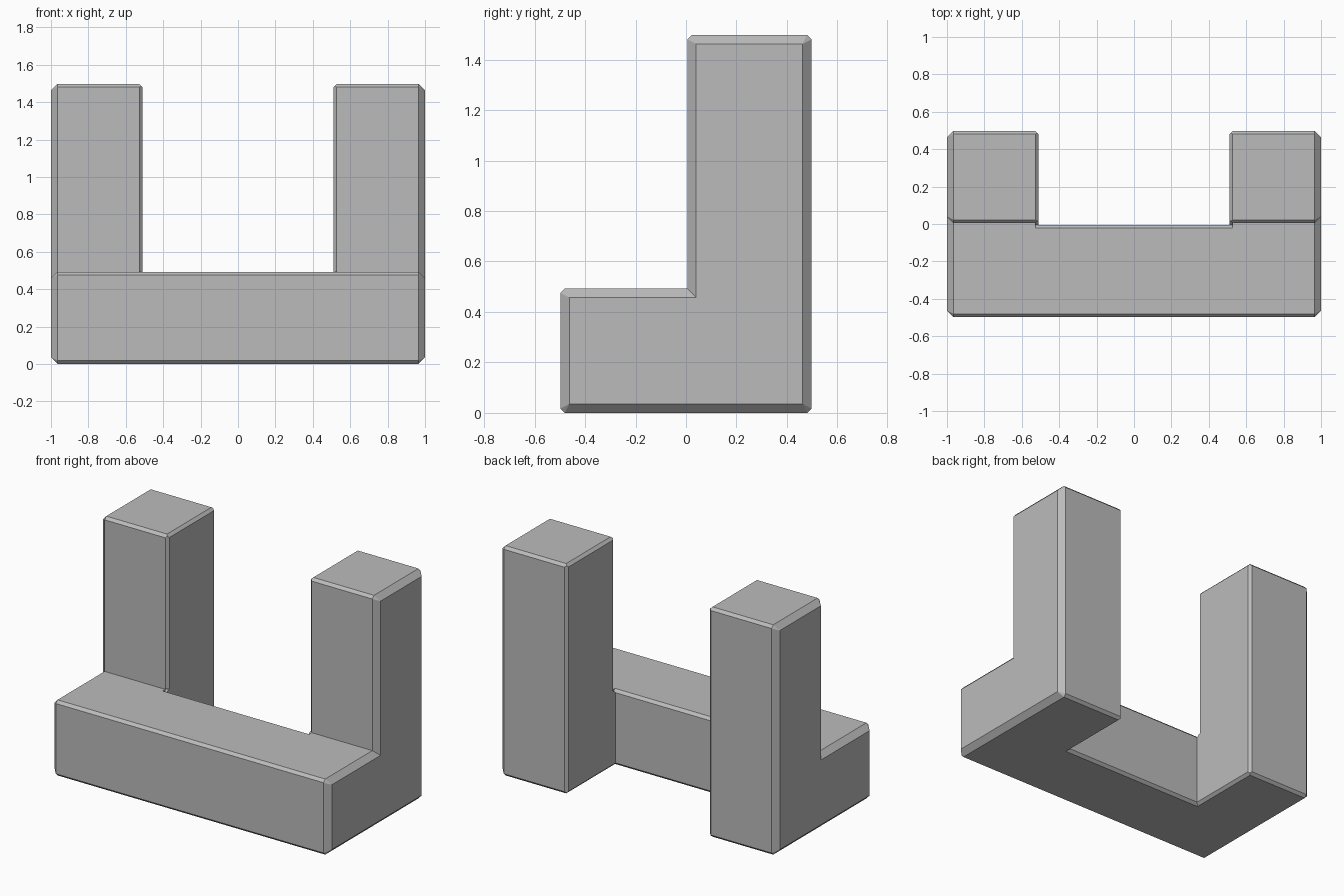
import bpy
import bmesh
from mathutils import Vector

if "Cube" in bpy.data.objects:
    bpy.data.objects.remove(bpy.data.objects["Cube"])

HALF = 1.0        # half length of the bar
DEPTH = 0.4975    # half depth
HEIGHT = 1.4975   # top of the posts
STEP = 0.4925     # top of the bar
GAP = 0.005       # clearance at the middle line
INNER = 0.51      # inner side of the posts
WIDE = 0.035      # chamfer around the end faces
FINE = 0.0175     # chamfer on all other edges

grey = bpy.data.materials.new("grey")
grey.use_nodes = True
grey.diffuse_color = (0.5, 0.5, 0.5, 1)
grey.node_tree.nodes["Principled BSDF"].inputs["Base Color"].default_value = (0.5, 0.5, 0.5, 1)


def loft(name, rings):
    """Skin closed rings of equal length and cap both ends."""
    bm = bmesh.new()
    loops = [[bm.verts.new(p) for p in ring] for ring in rings]
    n = len(loops[0])
    for low, high in zip(loops, loops[1:]):
        for i in range(n):
            j = (i + 1) % n
            bm.faces.new((low[i], low[j], high[j], high[i]))
    bm.faces.new(loops[0])
    bm.faces.new(loops[-1])
    bmesh.ops.remove_doubles(bm, verts=bm.verts, dist=0.0001)
    bmesh.ops.recalc_face_normals(bm, faces=bm.faces)
    mesh = bpy.data.meshes.new(name)
    bm.to_mesh(mesh)
    bm.free()
    obj = bpy.data.objects.new(name, mesh)
    bpy.context.collection.objects.link(obj)
    return obj


def diamond(name, start, end):
    """Square bar on its corner, centred on an edge, that cuts its chamfer."""
    start, end = Vector(start), Vector(end)
    axis = (end - start).normalized()
    u = Vector((axis.y, axis.z, axis.x))
    v = axis.cross(u)
    sides = [u * FINE, v * FINE, -u * FINE, -v * FINE]
    return loft(name, [[p + s for s in sides] for p in (start, end)])


# L-shaped body: full profile with chamfered corners, end faces drawn in
corners = [(-DEPTH, 0), (DEPTH, 0), (DEPTH, HEIGHT),
           (GAP, HEIGHT), (GAP, STEP), (-DEPTH, STEP)]
profile, end_face = [], []
for i, corner in enumerate(corners):
    c = Vector(corner)
    back = (Vector(corners[i - 1]) - c).normalized()
    ahead = (Vector(corners[(i + 1) % len(corners)]) - c).normalized()
    convex = ahead.cross(back) > 0
    inset = c + (back + ahead) * (WIDE if convex else -WIDE)
    cut = FINE if convex else 0
    profile += [c + back * cut, c + ahead * cut]
    end_face += [inset, inset]
body = loft("notched_burr_piece", [
    [(x, y, z) for y, z in ring] for x, ring in (
        (-HALF, end_face), (-HALF + WIDE, profile),
        (HALF - WIDE, profile), (HALF, end_face))])
body.data.materials.append(grey)

# Gap between the posts, flared at top and bottom to chamfer those edges
over = 0.1
levels = [(-over, FINE + over), (FINE, 0), (HEIGHT - FINE, 0),
          (HEIGHT + over, FINE + over)]
cutters = [loft("gap_cutter", [
    [(-INNER - f, -GAP - f, z), (INNER + f, -GAP - f, z),
     (INNER + f, 1, z), (-INNER - f, 1, z)] for z, f in levels])]

# Chamfers on the upright inner edges of the posts and the back of the bar
for side in (-1, 1):
    x = side * INNER
    cutters.append(diamond("post_back_cutter", (x, DEPTH, -over), (x, DEPTH, HEIGHT + over)))
    cutters.append(diamond("post_front_cutter", (x, GAP, STEP), (x, GAP, HEIGHT + over)))
reach = INNER + FINE
cutters.append(diamond("bar_back_cutter", (-reach, -GAP, STEP), (reach, -GAP, STEP)))

for cutter in cutters:
    cutter.hide_render = True
    mod = body.modifiers.new(cutter.name, 'BOOLEAN')
    mod.operation = 'DIFFERENCE'
    mod.solver = 'EXACT'
    mod.object = cutter

# Bake the cuts and drop the cutters
bpy.context.view_layer.update()
result = bpy.data.meshes.new_from_object(body.evaluated_get(bpy.context.evaluated_depsgraph_get()))
body.modifiers.clear()
body.data = result
result.materials.clear()
result.materials.append(grey)
for polygon in result.polygons:
    polygon.material_index = 0
for cutter in cutters:
    bpy.data.objects.remove(cutter)
